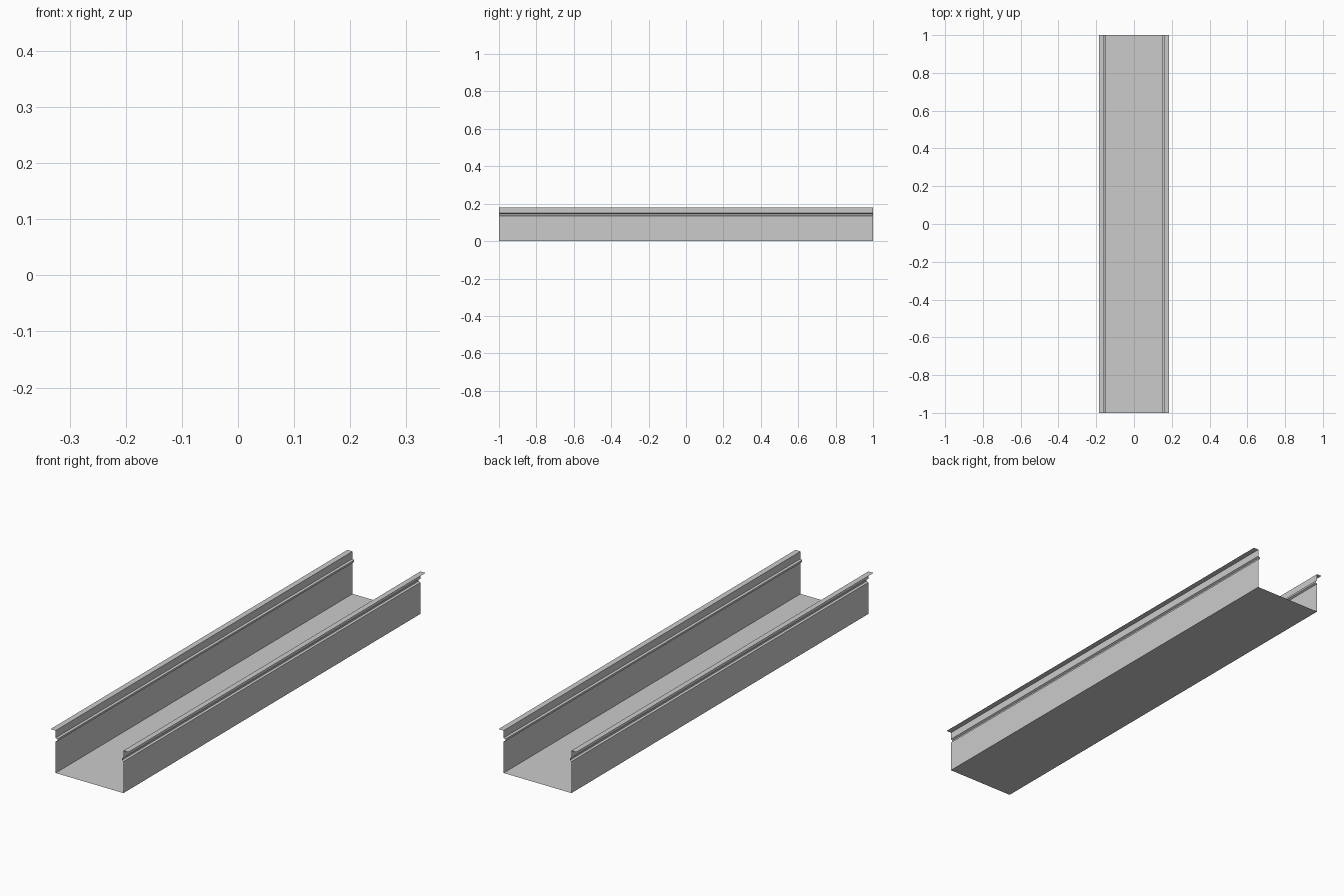
import bpy, bmesh

if "Cube" in bpy.data.objects:
    bpy.data.objects.remove(bpy.data.objects["Cube"])

# Right half of the open sheet-metal cross-section (x, z): floor, wall, inward groove, outward flange
half = [(0.16, 0.0), (0.16, 0.134), (0.152, 0.138), (0.152, 0.146),
        (0.16, 0.15), (0.16, 0.181), (0.184, 0.181)]
profile = [(-x, z) for x, z in reversed(half)] + half

# Zero-thickness channel swept along y
bm = bmesh.new()
front = [bm.verts.new((x, -1, z)) for x, z in profile]
back = [bm.verts.new((x, 1, z)) for x, z in profile]
for i in range(len(profile) - 1):
    bm.faces.new((front[i], front[i + 1], back[i + 1], back[i]))
bmesh.ops.recalc_face_normals(bm, faces=bm.faces)
mesh = bpy.data.meshes.new("channel_tray")
bm.to_mesh(mesh)
bm.free()
bpy.context.collection.objects.link(bpy.data.objects.new("channel_tray", mesh))
